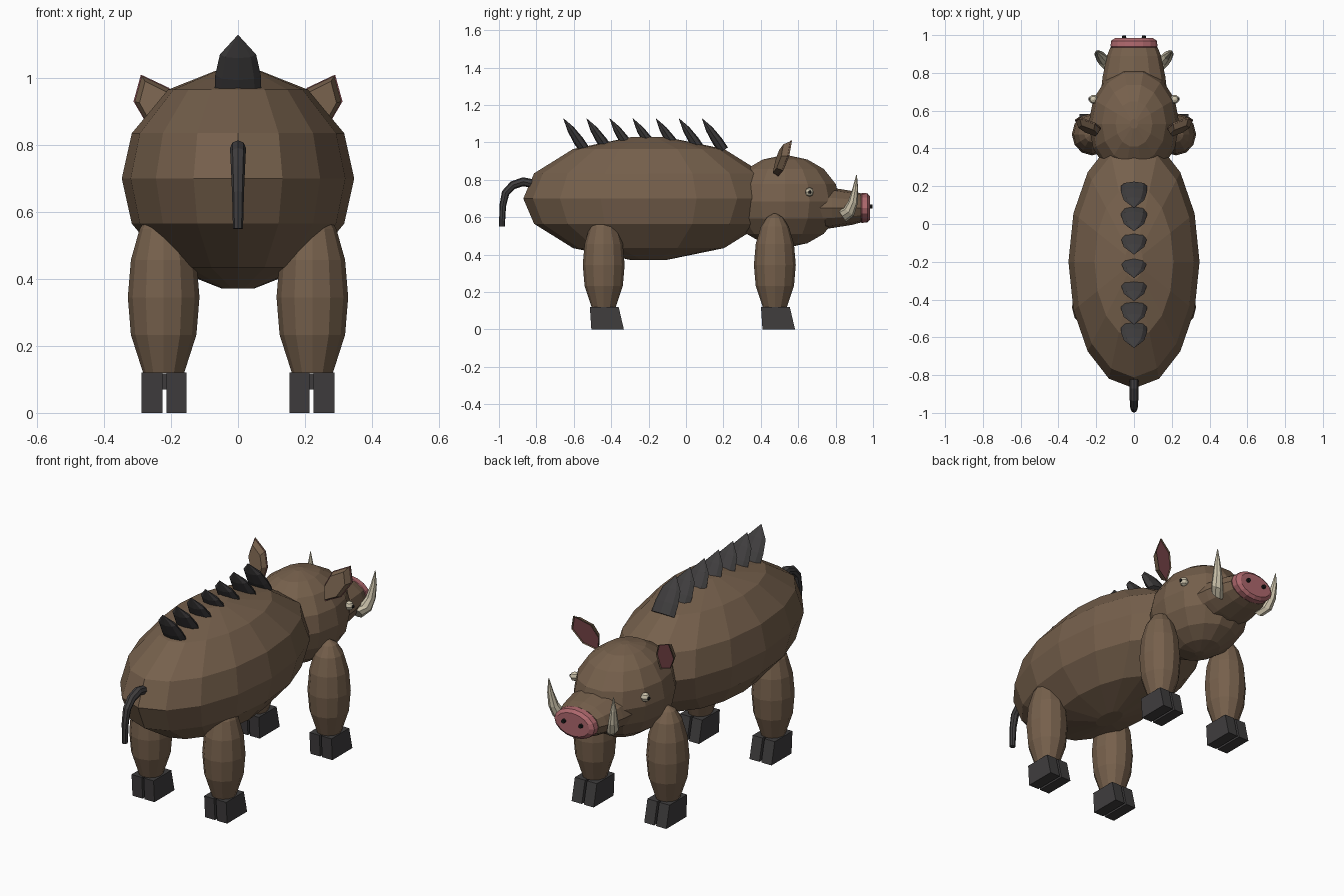
import bpy, bmesh, math
from mathutils import Vector

if "Cube" in bpy.data.objects:
    bpy.data.objects.remove(bpy.data.objects["Cube"])


def material(name, rgb):
    m = bpy.data.materials.new(name)
    m.diffuse_color = (*rgb, 1)
    m.use_nodes = True
    m.node_tree.nodes["Principled BSDF"].inputs["Base Color"].default_value = m.diffuse_color
    return m


BROWN = material("brown hide", (0.18, 0.117, 0.072))
DARK = material("dark horn", (0.05, 0.047, 0.048))
PINK = material("nose pink", (0.43, 0.14, 0.155))
EAR_PINK = material("inner ear pink", (0.27, 0.085, 0.095))
IVORY = material("ivory", (0.62, 0.56, 0.42))
BLACK = material("pupil black", (0.012, 0.012, 0.012))


def finish(bm, name, *mats):
    bmesh.ops.recalc_face_normals(bm, faces=bm.faces[:])
    me = bpy.data.meshes.new(name)
    bm.to_mesh(me)
    bm.free()
    for m in mats:
        me.materials.append(m)
    ob = bpy.data.objects.new(name, me)
    bpy.context.collection.objects.link(ob)
    return ob


def loft(name, mat, rings, n, u=(1, 0, 0), v=(0, 1, 0), turn=0.0):
    """Bridge elliptical rings given as (centre, radius_u, radius_v[, v axis])."""
    bm = bmesh.new()
    loops = []
    for r in rings:
        c, uu, vv = Vector(r[0]), Vector(u), Vector(r[3] if len(r) > 3 else v)
        angles = [turn + 2 * math.pi * i / n for i in range(n)]
        loops.append([bm.verts.new(c + uu * r[1] * math.cos(a) + vv * r[2] * math.sin(a))
                      for a in angles])
    for a, b in zip(loops, loops[1:]):
        for i in range(n):
            bm.faces.new((a[i], a[(i + 1) % n], b[(i + 1) % n], b[i]))
    bm.faces.new(loops[0])
    bm.faces.new(loops[-1])
    return finish(bm, name, mat)


def ellipsoid(name, mat, c, r, n, angles):
    """Latitude rings at the given angles in degrees."""
    rings = []
    for a in map(math.radians, angles):
        rings.append(((c[0], c[1], c[2] + r[2] * math.sin(a)),
                      r[0] * math.cos(a), r[1] * math.cos(a)))
    return loft(name, mat, rings, n)


def tube(name, mat, pts, radii, n=8):
    """Tapered tube through points, bending mostly in the y-z plane."""
    rings = []
    for i, p in enumerate(pts):
        d = Vector(pts[min(i + 1, len(pts) - 1)]) - Vector(pts[max(i - 1, 0)])
        rings.append((p, radii[i], radii[i], Vector((0, -d.z, d.y)).normalized()))
    return loft(name, mat, rings, n)


# Body and head
ellipsoid("body", BROWN, (0, -0.2, 0.7), (0.347, 0.67, 0.332), 16,
          (-82, -53, -24, 0, 24, 53, 82))
ellipsoid("head", BROWN, (0, 0.53, 0.685), (0.24, 0.30, 0.245), 14,
          (-85, -66, -45, -22, 0, 22, 45, 66, 85))

# Snout, nose disc and nostrils
Z = (0, 0, 1)
loft("snout", BROWN, [((0, 0.70, 0.65), 0.175, 0.115), ((0, 0.78, 0.65), 0.166, 0.108),
                      ((0, 0.89, 0.65), 0.143, 0.09), ((0, 0.935, 0.65), 0.125, 0.078)], 12, v=Z)
loft("nose_disc", PINK, [((0, 0.925, 0.65), 0.112, 0.07), ((0, 0.94, 0.65), 0.124, 0.08),
                         ((0, 0.97, 0.65), 0.122, 0.078), ((0, 0.984, 0.65), 0.10, 0.062)], 16, v=Z)

for s, side in ((1, "right"), (-1, "left")):
    loft("nostril_" + side, BLACK, [((s * 0.052, 0.975, 0.658), 0.012, 0.012),
                                    ((s * 0.052, 0.998, 0.658), 0.010, 0.010)], 8, v=Z)
    # Eyes with pupils facing outward
    ellipsoid("eye_" + side, IVORY, (s * 0.215, 0.66, 0.735), (0.024, 0.024, 0.024), 10,
              (-80, -45, 0, 45, 80))
    loft("pupil_" + side, BLACK, [((s * 0.235, 0.662, 0.735), 0.009, 0.009),
                                  ((s * 0.242, 0.662, 0.735), 0.007, 0.007)], 8,
         u=(0, 1, 0), v=Z)
    # Tusks curving upward
    tube("tusk_" + side, IVORY,
         [(s * 0.135, 0.835, 0.605), (s * 0.165, 0.87, 0.628), (s * 0.182, 0.893, 0.68),
          (s * 0.192, 0.905, 0.75), (s * 0.197, 0.912, 0.825)],
         [0.036, 0.034, 0.026, 0.016, 0.002])
    # Leaf-shaped ear with an inset pink front
    bm = bmesh.new()
    outline = [(0.19, 0.82), (0.265, 0.85), (0.312, 0.93), (0.29, 1.01),
               (0.205, 0.97), (0.175, 0.90)]

    def ear_point(x, z, dy):
        return bm.verts.new((s * x, 0.495 + (z - 0.82) * 0.25 + (x - 0.24) * 0.25 + dy, z))

    rim = [ear_point(x, z, 0.012) for x, z in outline]
    front = bm.faces.new(rim)
    back = [ear_point(0.24 + (x - 0.24) * 0.75, 0.91 + (z - 0.91) * 0.8, -0.026)
            for x, z in outline]
    bm.faces.new(back)
    for i in range(6):
        bm.faces.new((rim[i], rim[i - 1], back[i - 1], back[i]))
    bmesh.ops.inset_individual(bm, faces=[front], thickness=0.014)
    bmesh.ops.translate(bm, verts=front.verts[:], vec=(0, -0.008, 0))
    front.material_index = 1
    finish(bm, "ear_" + side, BROWN, EAR_PINK)

    # Legs and cloven hooves
    for y, end in ((0.475, "front"), (-0.44, "back")):
        ellipsoid(f"{end}_leg_{side}", BROWN, (s * 0.222, y, 0.345), (0.107, 0.112, 0.275), 12,
                  (-55, -24, 0, 24, 48, 68, 85))
        bm = bmesh.new()
        for x0, x1, z0 in ((0.154, 0.214, 0), (0.226, 0.288, 0), (0.19, 0.25, 0.07)):
            joint = z0 > 0
            vs = []
            for z in (z0, 0.12 - 0.002 * joint):
                t = z / 0.12
                ya = y - 0.066 - 0.008 * t + 0.03 * joint
                yb = y + 0.108 - 0.028 * t - 0.03 * joint
                vs += [bm.verts.new((s * x, yy, z)) for x, yy in
                       ((x0, ya), (x1, ya), (x1, yb), (x0, yb))]
            for f in ((0, 1, 2, 3), (4, 5, 6, 7), (0, 1, 5, 4), (1, 2, 6, 5),
                      (2, 3, 7, 6), (3, 0, 4, 7)):
                bm.faces.new([vs[i] for i in f])
        finish(bm, f"{end}_hoof_{side}", DARK)

# Row of back bristles leaning toward the tail
for i in range(7):
    tip = Vector((0, -0.655 + 0.1235 * i, 1.128))
    base = tip + Vector((0, 0.115, -0.17))
    lean = Vector((0, 0.83, 0.56))
    loft(f"back_bristle_{i + 1}", DARK,
         [(base, 0.07, 0.028, lean), (base.lerp(tip, 0.3), 0.068, 0.028, lean),
          (base.lerp(tip, 0.66), 0.054, 0.02, lean), (tip, 0.001, 0.001, lean)], 8)

# Drooping tail
tube("tail", DARK, [(0, -0.80, 0.775), (0, -0.87, 0.79), (0, -0.925, 0.772), (0, -0.965, 0.73),
                    (0, -0.98, 0.66), (0, -0.984, 0.55)],
     [0.024, 0.024, 0.023, 0.021, 0.018, 0.015])
